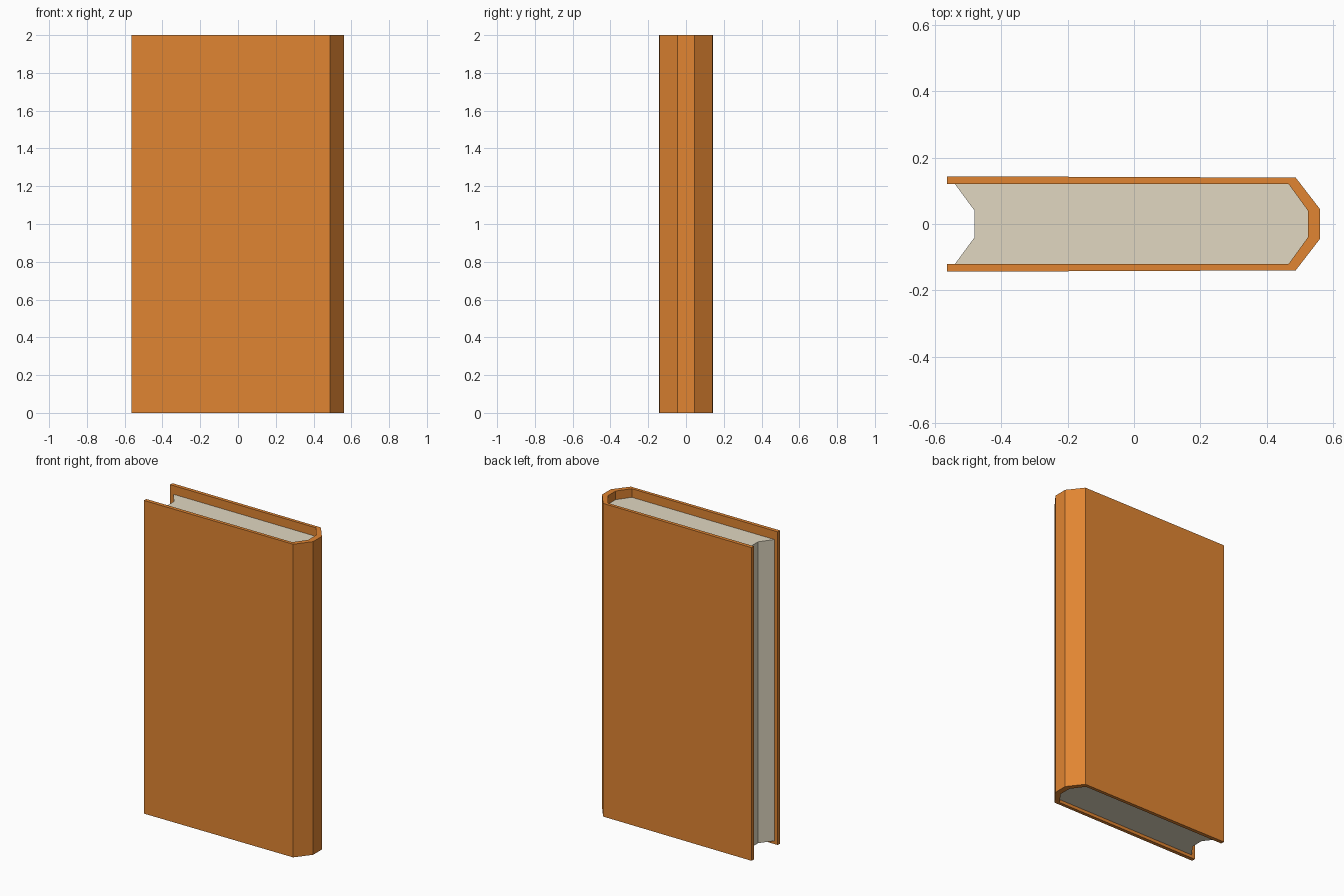
import bpy
import bmesh

if "Cube" in bpy.data.objects:
    bpy.data.objects.remove(bpy.data.objects["Cube"])


def material(name, rgb):
    m = bpy.data.materials.new(name)
    m.diffuse_color = (*rgb, 1.0)
    m.use_nodes = True
    m.node_tree.nodes["Principled BSDF"].inputs["Base Color"].default_value = m.diffuse_color
    return m


def prism(name, profile, z0, z1, mat):
    """Extrude a closed top-view outline from z0 up to z1."""
    bm = bmesh.new()
    face = bm.faces.new([bm.verts.new((x, y, z0)) for x, y in profile])
    top = bmesh.ops.extrude_face_region(bm, geom=[face])
    verts = [g for g in top["geom"] if isinstance(g, bmesh.types.BMVert)]
    bmesh.ops.translate(bm, verts=verts, vec=(0, 0, z1 - z0))
    bmesh.ops.recalc_face_normals(bm, faces=bm.faces[:])
    mesh = bpy.data.meshes.new(name)
    bm.to_mesh(mesh)
    bm.free()
    mesh.materials.append(mat)
    obj = bpy.data.objects.new(name, mesh)
    bpy.context.collection.objects.link(obj)
    return obj


def mirrored(half):
    """Complete a half outline (+y side) with its mirror on the -y side."""
    return half + [(x, -y) for x, y in reversed(half)]


leather = material("orange_leather", (0.75, 0.235, 0.032))
paper = material("cream_paper", (0.75, 0.685, 0.535))

# Cover: two boards joined by a faceted spine
outer = mirrored([(-0.564, 0.144), (0.488, 0.140), (0.562, 0.044)])
inner = mirrored([(-0.564, 0.120), (0.467, 0.120), (0.525, 0.040)])
prism("cover", outer + inner[::-1], 0.0, 2.0, leather)

# Page block: rounded at the spine, hollowed at the fore edge
pages = mirrored([(-0.481, 0.040), (-0.540, 0.120), (0.467, 0.120), (0.525, 0.040)])
prism("page_block", pages, 0.02, 1.945, paper)
